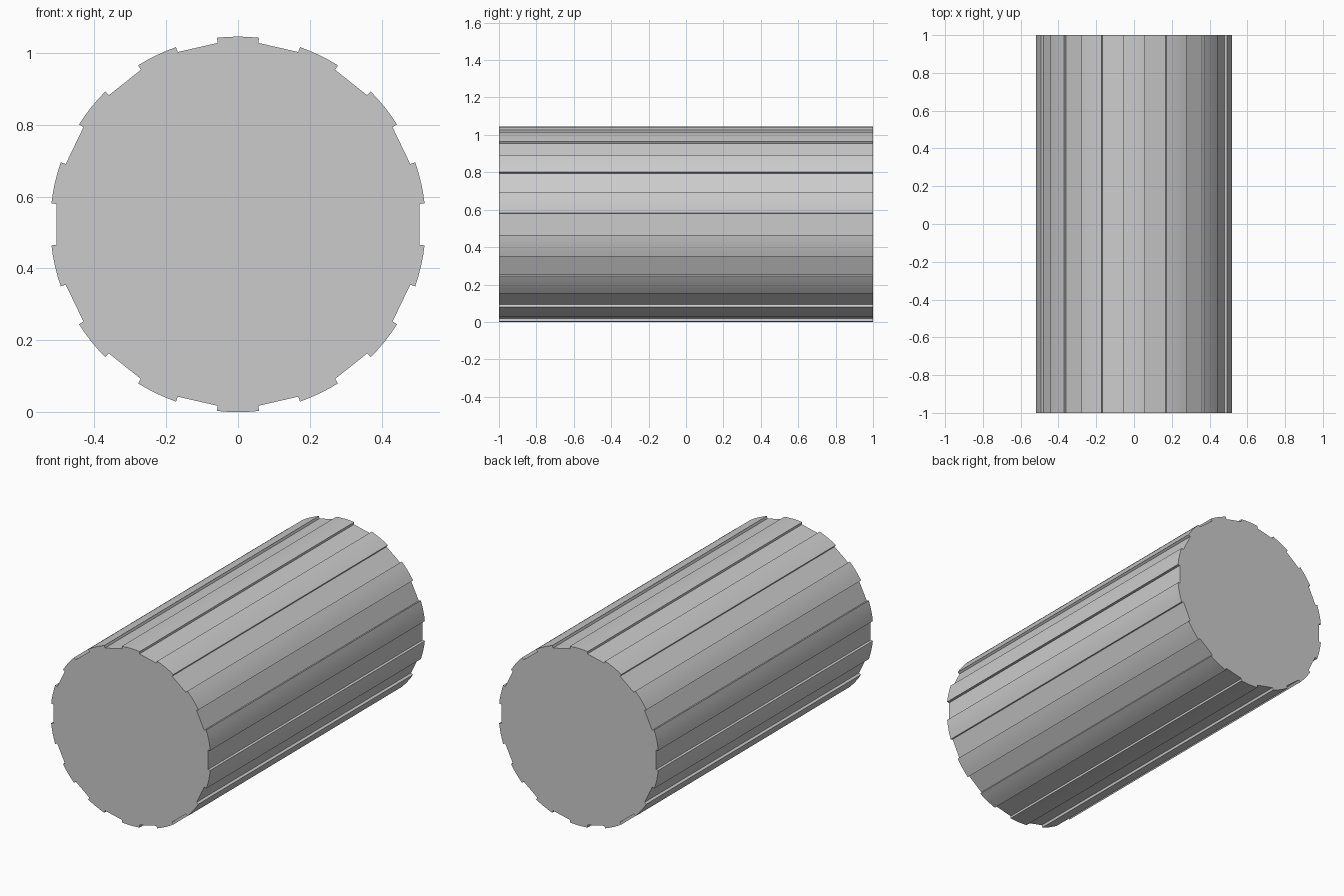
import bpy, bmesh, math

if "Cube" in bpy.data.objects:
    bpy.data.objects.remove(bpy.data.objects["Cube"])

LENGTH = 2.0
R_OUT, R_IN = 0.5225, 0.508   # ridge radius, groove-corner radius
RIDGES = 14
ARC_STEPS = 4                 # facets across each rounded ridge
CENTRE_Z = R_OUT


def ring_point(radius, angle):
    return (radius * math.cos(angle), -LENGTH / 2, CENTRE_Z + radius * math.sin(angle))


# Cross-section: rounded ridges alternating with flat-bottomed grooves
pitch = 2 * math.pi / RIDGES
profile = []
for i in range(RIDGES):
    start = (i + 0.25) * pitch
    end = start + pitch / 2
    profile.append(ring_point(R_IN, start))
    for s in range(ARC_STEPS + 1):
        profile.append(ring_point(R_OUT, start + (end - start) * s / ARC_STEPS))
    profile.append(ring_point(R_IN, end))

# Extrude the section along y into a solid grooved roller
bm = bmesh.new()
face = bm.faces.new([bm.verts.new(p) for p in profile])
result = bmesh.ops.extrude_face_region(bm, geom=[face], use_keep_orig=True)
moved = [g for g in result["geom"] if isinstance(g, bmesh.types.BMVert)]
bmesh.ops.translate(bm, verts=moved, vec=(0, LENGTH, 0))
bmesh.ops.recalc_face_normals(bm, faces=bm.faces[:])
mesh = bpy.data.meshes.new("grooved_roller")
bm.to_mesh(mesh)
bm.free()

roller = bpy.data.objects.new("grooved_roller", mesh)
bpy.context.collection.objects.link(roller)

# Smooth the ridge arcs, keep the groove edges sharp
bpy.context.view_layer.objects.active = roller
roller.select_set(True)
bpy.ops.object.shade_smooth_by_angle(angle=math.radians(5))
